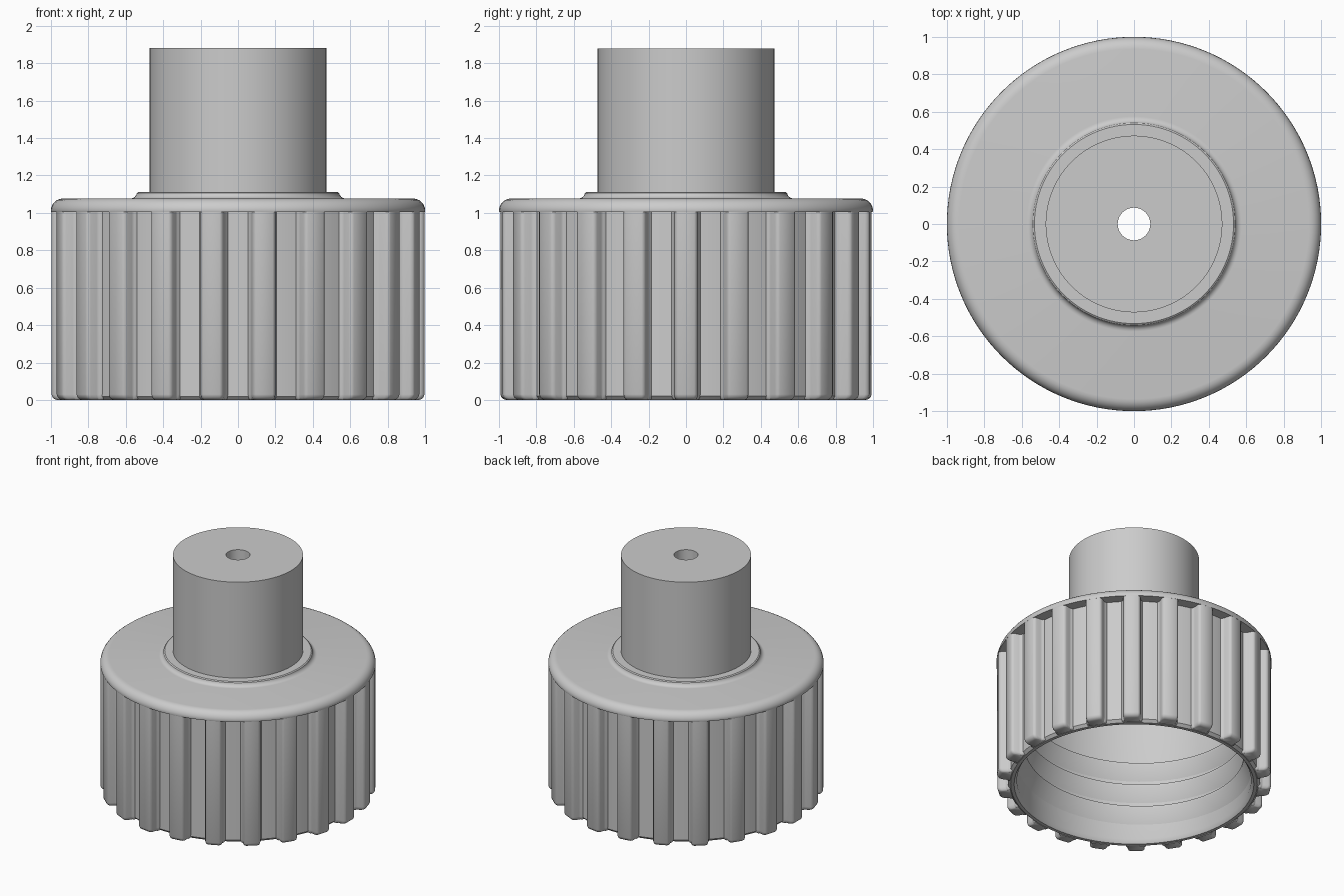
import bpy
import bmesh
from math import pi, sin, cos, radians

cube = bpy.data.objects.get("Cube")
if cube:
    bpy.data.objects.remove(cube, do_unlink=True)

grey = bpy.data.materials.new("plain grey")
grey.use_nodes = True
COLOUR = (0.6, 0.6, 0.6, 1)
grey.diffuse_color = COLOUR
grey.node_tree.nodes["Principled BSDF"].inputs["Base Color"].default_value = COLOUR


def finish(name, bm, angle=35):
    """Turn a bmesh into a shaded object."""
    bmesh.ops.recalc_face_normals(bm, faces=bm.faces)
    mesh = bpy.data.meshes.new(name)
    bm.to_mesh(mesh)
    bm.free()
    mesh.materials.append(grey)
    obj = bpy.data.objects.new(name, mesh)
    bpy.context.collection.objects.link(obj)
    bpy.ops.object.select_all(action="DESELECT")
    obj.select_set(True)
    bpy.context.view_layer.objects.active = obj
    bpy.ops.object.shade_smooth_by_angle(angle=radians(angle))


def loft(bm, sections, wrap=False):
    """Join matching closed sections with quads, capping open ends."""
    rows = [[bm.verts.new(p) for p in s] for s in sections]
    n = len(rows[0])
    pairs = list(zip(rows, rows[1:]))
    if wrap:
        pairs.append((rows[-1], rows[0]))
    for a, b in pairs:
        for i in range(n):
            j = (i + 1) % n
            bm.faces.new((a[i], a[j], b[j], b[i]))
    if not wrap:
        bm.faces.new(rows[0])
        bm.faces.new(rows[-1])


def arc(cx, cz, r, start, end, steps=6):
    """Points on a fillet in the radius-height plane."""
    angles = [radians(start + (end - start) * i / steps) for i in range(steps + 1)]
    return [(cx + r * cos(a), cz + r * sin(a)) for a in angles]


def lathe(name, profile, sides=128):
    bm = bmesh.new()
    turns = [2 * pi * i / sides for i in range(sides)]
    loft(bm, [[(r * cos(t), r * sin(t), z) for r, z in profile] for t in turns], wrap=True)
    finish(name, bm)


# Cap shell: skirt, rounded lid, collar and spout, with the bore through the middle
HOLE, WALL, SKIRT, SPOUT = 0.087, 0.85, 0.915, 0.472
CEILING, LID, COLLAR_TOP, TOP = 0.99, 1.077, 1.112, 1.88
profile = [(HOLE, CEILING), (WALL, CEILING), (WALL, 0.03), (WALL + 0.02, 0.0),
           (SKIRT - 0.02, 0.0), (SKIRT, 0.02), (SKIRT, 1.005), (0.998, 1.005)]
profile += arc(0.935, LID - 0.065, 0.065, 0, 90)
profile += arc(0.575, LID + 0.035, 0.035, 270, 190)
profile += [(0.532, COLLAR_TOP), (SPOUT, COLLAR_TOP), (SPOUT, TOP), (HOLE, TOP)]
lathe("cap_shell", profile)

# Grip ribs: flared at the root, rounded outside and at the foot
RIBS = 22
half = [(0.90, 0.078), (0.917, 0.076), (0.925, 0.068), (0.94, 0.064),
        (0.975, 0.062), (0.99, 0.056), (0.997, 0.044)]
outline = half + [(r, -w) for r, w in reversed(half)]
feet = [(0.0, 0.03), (0.004, 0.018), (0.014, 0.006), (0.03, 0.0), (1.007, 0.0)]
bm = bmesh.new()
for k in range(RIBS):
    t = 2 * pi * k / RIBS
    sections = []
    for z, inset in feet:
        row = []
        for r, w in outline:
            r = r - inset if r > 0.93 else r
            w = w * (1 - inset * 6)
            row.append((r * cos(t) - w * sin(t), r * sin(t) + w * cos(t), z))
        sections.append(row)
    loft(bm, sections)
finish("grip_ribs", bm, 40)

# Inner screw thread: a long lead-in below each crest, swept along a helix
TURNS, PITCH, STEPS = 3.5, 0.18, 72
total = int(TURNS * STEPS)
bm = bmesh.new()
sections = []
for i in range(total + 1):
    t = 2 * pi * i / STEPS
    z = 0.15 + PITCH * i / STEPS
    rise = min(1, i / 12, (total - i) / 12)
    crest = WALL - 0.002 - 0.055 * rise
    ridge = [(WALL + 0.01, -0.13), (crest, -0.01), (crest, 0.01), (WALL + 0.01, 0.04)]
    sections.append([(r * cos(t), r * sin(t), z + dz) for r, dz in ridge])
loft(bm, sections)
finish("screw_thread", bm)
